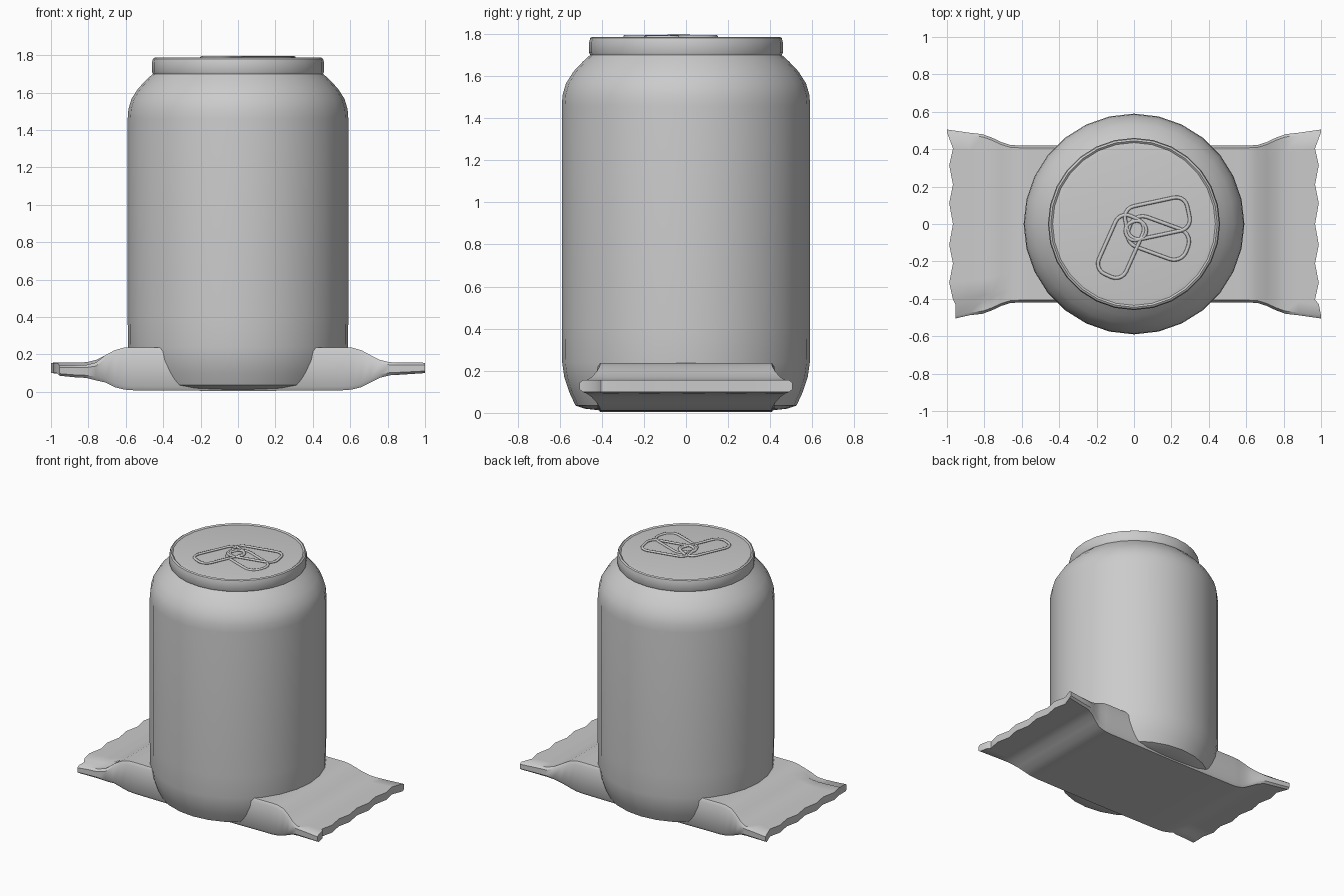
import bpy, bmesh, math
from mathutils import Vector

if "Cube" in bpy.data.objects:
    bpy.data.objects.remove(bpy.data.objects["Cube"])


def make_object(name, bm, angle=35):
    bmesh.ops.recalc_face_normals(bm, faces=bm.faces)
    mesh = bpy.data.meshes.new(name)
    bm.to_mesh(mesh)
    bm.free()
    ob = bpy.data.objects.new(name, mesh)
    bpy.context.collection.objects.link(ob)
    bpy.ops.object.select_all(action='DESELECT')
    ob.select_set(True)
    bpy.context.view_layer.objects.active = ob
    bpy.ops.object.shade_smooth_by_angle(angle=math.radians(angle))
    return ob


def bridge(bm, rings):
    for a, b in zip(rings, rings[1:]):
        for i in range(len(a)):
            j = (i + 1) % len(a)
            bm.faces.new((a[i], a[j], b[j], b[i]))


# Can: lathed profile, closed at both ends
def lathe(name, profile, sides):
    bm = bmesh.new()
    rings = [[bm.verts.new((r * math.cos(math.tau * i / sides),
                            r * math.sin(math.tau * i / sides), z))
              for i in range(sides)] for r, z in profile]
    bridge(bm, rings)
    bm.faces.new(rings[0])
    bm.faces.new(rings[-1])
    return make_object(name, bm)


lathe("can", [
    (0.34, 0.02), (0.41, 0.012), (0.48, 0.02), (0.525, 0.035), (0.555, 0.10),
    (0.578, 0.17), (0.588, 0.24), (0.59, 0.40), (0.59, 1.46), (0.586, 1.51),
    (0.57, 1.565), (0.535, 1.62), (0.49, 1.668), (0.455, 1.70), (0.46, 1.71),
    (0.46, 1.76), (0.455, 1.78), (0.445, 1.786), (0.435, 1.778), (0.41, 1.782)], 28)

# Wrapper: flattened pouch lofted along x with crimped, ragged ends
# half-stations: x, half width, bottom z, top z
half = [(0.0, 0.42, 0.004, 0.235), (0.56, 0.42, 0.008, 0.238),
        (0.61, 0.42, 0.012, 0.236), (0.66, 0.422, 0.025, 0.222),
        (0.71, 0.438, 0.05, 0.195), (0.76, 0.462, 0.075, 0.17),
        (0.81, 0.48, 0.088, 0.158), (0.88, 0.488, 0.092, 0.157), (1.0, 0.505, 0.10, 0.155)]
stations = [(-x, w, b, t) for x, w, b, t in reversed(half[1:])] + half
columns = [-0.97, -0.85, -0.80, -0.62, -0.42, -0.22, 0, 0.22, 0.42, 0.62, 0.80, 0.97]


def pouch_ring(bm, x, w, b, t):
    h = t - b
    chamfer = min(0.02, h * 0.2)
    pts = [(c * w, t) for c in columns] + [(w, t - chamfer), (w, b + chamfer)]
    pts += [(c * w, b) for c in reversed(columns)] + [(-w, b + chamfer), (-w, t - chamfer)]
    ring = []
    for y, z in pts:
        px = x
        if abs(x) > 0.99:
            k = min(range(12), key=lambda i: abs(columns[i] * w - y))
            inset = 0 if k in (0, 11) else (0.012 if k % 2 else 0.032)
            px -= math.copysign(inset, x)
        # lowered fold along the front corner of the left crimp
        if x < -0.75 and y < -0.83 * w:
            z -= 0.014
            if x < -0.99:
                px = -0.955
        ring.append(bm.verts.new((px, y, z)))
    return ring


bm = bmesh.new()
rings = [pouch_ring(bm, *s) for s in stations]
bridge(bm, rings)
n = len(columns)
for ring in (rings[0], rings[-1]):
    low = list(reversed(ring[n + 2:2 * n + 2]))
    for i in range(n - 1):
        bm.faces.new((ring[i], ring[i + 1], low[i + 1], low[i]))
    bm.faces.new((ring[n - 1], ring[n], ring[n + 1], low[n - 1]))
    bm.faces.new((ring[0], low[0], ring[2 * n + 2], ring[2 * n + 3]))
make_object("wrapper", bm, 40)


# Lid details: rounded rectangular loops swept with a small tube
def loop(name, centre, length, width, angle, z, corner, tube=0.01):
    path = []
    for k, (sx, sy) in enumerate([(1, 1), (-1, 1), (-1, -1), (1, -1)]):
        for i in range(6):
            a = math.radians(90 * k + 18 * i)
            p = Vector((sx * (length / 2 - corner) + corner * math.cos(a),
                        sy * (width / 2 - corner) + corner * math.sin(a)))
            path.append((p, Vector((math.cos(a), math.sin(a)))))
    c, s = math.cos(math.radians(angle)), math.sin(math.radians(angle))
    bm = bmesh.new()
    rings = []
    for p, d in path:
        ring = []
        for i in range(8):
            a = math.tau * i / 8
            q = p + d * tube * math.cos(a)
            ring.append(bm.verts.new((centre[0] + q.x * c - q.y * s,
                                      centre[1] + q.x * s + q.y * c,
                                      z + tube * 0.8 * math.sin(a))))
        rings.append(ring)
    bridge(bm, rings + [rings[0]])
    return make_object(name, bm, 60)


loop("pull_tab_left", (-0.07, -0.12), 0.34, 0.16, 66, 1.787, 0.06)
loop("pull_tab_right", (0.125, 0.03), 0.34, 0.18, 12, 1.787, 0.06)
loop("mouth_outline", (0.13, -0.075), 0.33, 0.17, -20, 1.784, 0.07)
loop("tab_rivet", (0.01, -0.035), 0.11, 0.10, 20, 1.788, 0.048)
